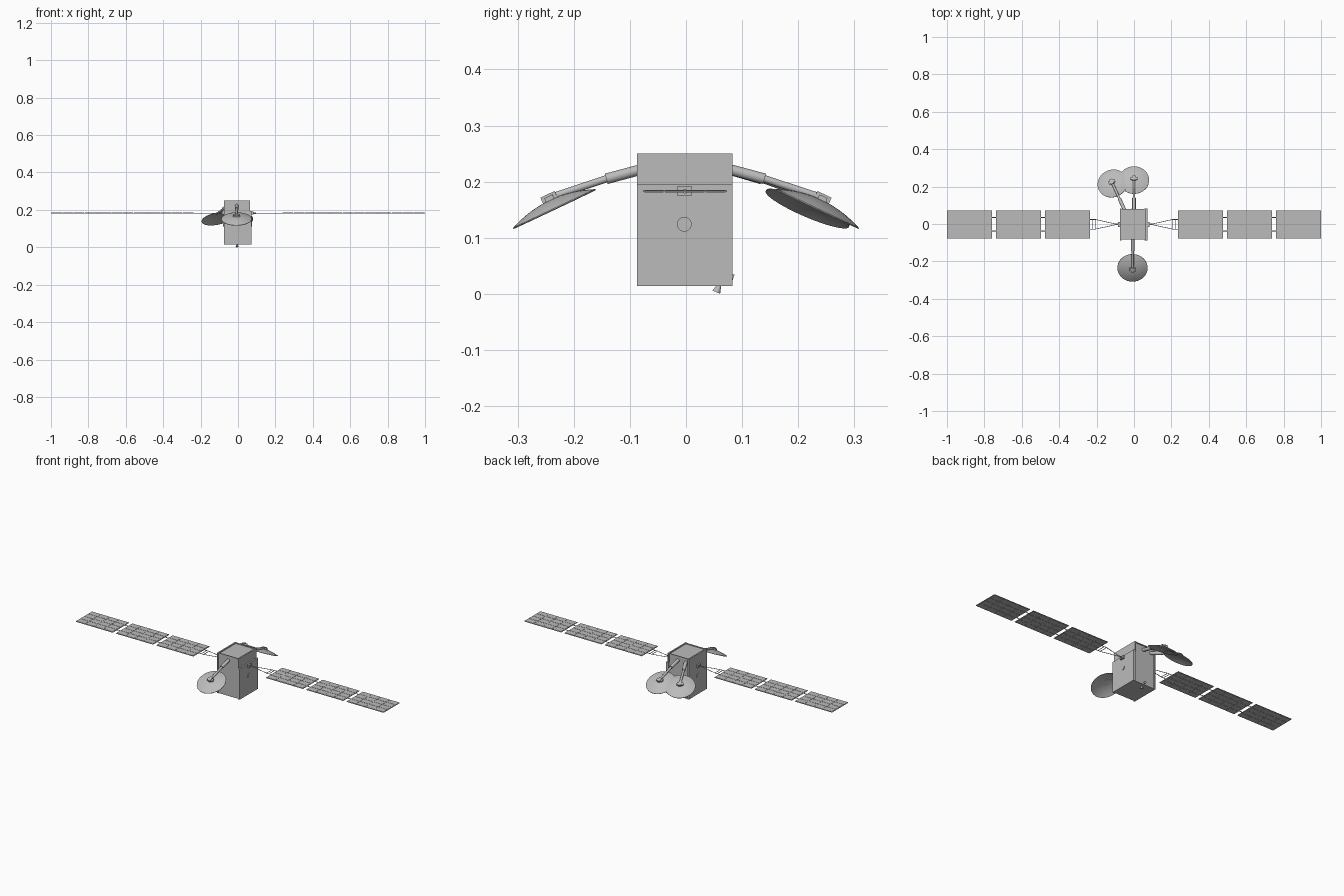
import bpy, bmesh, math
from mathutils import Vector

if "Cube" in bpy.data.objects:
    bpy.data.objects.remove(bpy.data.objects["Cube"])

grey = bpy.data.materials.new("satellite_grey")
grey.use_nodes = True
colour = (0.5, 0.5, 0.5, 1)
grey.diffuse_color = colour
grey.node_tree.nodes["Principled BSDF"].inputs["Base Color"].default_value = colour


def finish(bm, name, smooth=False):
    bmesh.ops.recalc_face_normals(bm, faces=bm.faces)
    mesh = bpy.data.meshes.new(name)
    bm.to_mesh(mesh)
    bm.free()
    mesh.materials.append(grey)
    ob = bpy.data.objects.new(name, mesh)
    bpy.context.collection.objects.link(ob)
    if smooth:
        bpy.ops.object.select_all(action="DESELECT")
        ob.select_set(True)
        bpy.context.view_layer.objects.active = ob
        bpy.ops.object.shade_smooth_by_angle(angle=math.radians(35))
    return ob


def add_box(bm, low, high):
    low, high = Vector(low), Vector(high)
    verts = bmesh.ops.create_cube(bm, size=1)["verts"]
    for v in verts:
        v.co = (low + high) / 2 + v.co * (high - low)
    return verts


def box(name, low, high):
    bm = bmesh.new()
    add_box(bm, low, high)
    return finish(bm, name)


def rod(name, start, end, r1, r2=None, sides=16):
    start, end = Vector(start), Vector(end)
    axis = end - start
    bm = bmesh.new()
    bmesh.ops.create_cone(bm, cap_ends=True, segments=sides, radius1=r1,
                          radius2=r1 if r2 is None else r2, depth=axis.length)
    ob = finish(bm, name, True)
    ob.rotation_euler = axis.to_track_quat("Z", "Y").to_euler()
    ob.location = (start + end) / 2
    return ob


# Main body, with shallow recesses in the roof and the back
bm = bmesh.new()
add_box(bm, (-0.075, -0.082, 0.014), (0.062, 0.08, 0.25))
bm.normal_update()
recessed = [f for f in bm.faces if f.normal.z > 0.9 or f.normal.y > 0.9]
bmesh.ops.inset_individual(bm, faces=recessed, thickness=0.006)
bmesh.ops.inset_individual(bm, faces=recessed, thickness=0.0001, depth=-0.005)
finish(bm, "body")
box("left_side_panel", (0.06, -0.087, 0.014), (0.072, 0.083, 0.195))
box("left_upper_panel", (0.055, -0.087, 0.195), (0.063, 0.083, 0.25))
box("right_side_panel", (-0.076, -0.087, 0.014), (-0.068, 0.083, 0.25))

# Solar wings on both sides
for side, label in ((1, "left"), (-1, "right")):
    face = 0.072 if side > 0 else 0.076

    def at(x, y, z=0.183):
        return (side * x, y, z)

    rod(label + "_side_port", at(face - 0.003, -0.003, 0.124),
        at(face + 0.003, -0.003, 0.124), 0.013, sides=24)
    box(label + "_wing_mount", at(face - 0.003, -0.016, 0.175), at(face + 0.01, 0.011, 0.191))
    rod(label + "_wing_hinge", at(face, -0.002), at(0.097, -0.002), 0.004)

    # Yoke: two diverging arms, straight ends and a crossbar
    for y in (-0.027, 0.024):
        rod(label + "_yoke_arm", at(0.09, -0.002), at(0.205, y), 0.0016, sides=8)
        rod(label + "_yoke_end", at(0.205, y), at(0.24, y), 0.0016, sides=8)
    for x in (0.205, 0.22):
        rod(label + "_yoke_crossbar", at(x, -0.027), at(x, 0.024), 0.0016, sides=8)

    # Three panels, each with raised cells above and below
    for start in (0.236, 0.498, 0.76):
        bm = bmesh.new()
        length, width = 0.24, 0.15
        add_box(bm, at(start, -0.077, 0.1815), at(start + length, 0.073, 0.1845))
        cols, rows, gap = 4, 4, 0.003
        dx, dy = (length - gap) / cols, (width - gap) / rows
        for i in range(cols):
            for j in range(rows):
                x, y = start + gap + i * dx, -0.077 + gap + j * dy
                add_box(bm, at(x, y, 0.1805), at(x + dx - gap, y + dy - gap, 0.1855))
        finish(bm, label + "_solar_panel")
    for x in (0.474, 0.736):
        for y in (-0.037, 0.035):
            rod(label + "_panel_link", at(x, y), at(x + 0.026, y), 0.002, sides=8)


# Dish antennas, each on a two-part boom
def antenna(label, root, centre):
    root, centre = Vector(root), Vector(centre)
    out = Vector((centre.x - root.x, centre.y - root.y, 0)).normalized()
    tilt = math.radians(25.3)
    normal = out * math.sin(tilt) + Vector((0, 0, math.cos(tilt)))
    turn = normal.to_track_quat("Z", "Y").to_euler()

    # Thin spherical shell, hollow side down
    radius, depth, thick, steps = 0.081, 0.017, 0.002, 8
    outer = [(radius * i / steps, depth * (1 - (i / steps) ** 2)) for i in range(steps + 1)]
    profile = outer + [(r, z - thick) for r, z in reversed(outer)]
    bm = bmesh.new()
    verts = [bm.verts.new((r, 0, z)) for r, z in profile]
    edges = [bm.edges.new(pair) for pair in zip(verts, verts[1:])]
    bmesh.ops.spin(bm, geom=verts + edges, cent=(0, 0, 0), axis=(0, 0, 1),
                   angle=math.tau, steps=40, use_duplicate=False)
    bmesh.ops.remove_doubles(bm, verts=bm.verts, dist=0.0001)
    dish = finish(bm, label + "_dish", True)
    dish.rotation_euler, dish.location = turn, centre

    # Bracket on the back of the dish
    bm = bmesh.new()
    add_box(bm, (-0.018, -0.008, depth - 0.003), (0.018, 0.008, depth + 0.007))
    add_box(bm, (-0.008, -0.014, depth - 0.003), (0.008, 0.014, depth + 0.011))
    bracket = finish(bm, label + "_dish_bracket")
    bracket.rotation_euler = (-tilt, 0, math.atan2(out.y, out.x) - math.pi / 2)
    bracket.location = centre

    elbow = root + out * 0.067 + Vector((0, 0, -0.018))
    tip = centre + normal * (depth + 0.004)
    rod(label + "_boom_sleeve", root, elbow, 0.0095)
    rod(label + "_boom", elbow, tip, 0.0065)


antenna("front", (-0.006, -0.075, 0.223), (-0.008, -0.235, 0.152))
antenna("back", (0, 0.073, 0.223), (0, 0.235, 0.152))
antenna("back_right", (-0.05, 0.073, 0.223), (-0.115, 0.217, 0.153))

# Small thrusters at the lower rear
rod("bottom_thruster", (-0.005, 0.06, 0.017), (-0.005, 0.054, 0.003), 0.003, 0.0075)
rod("rear_thruster", (-0.005, 0.07, 0.032), (-0.005, 0.084, 0.027), 0.003, 0.0075)
